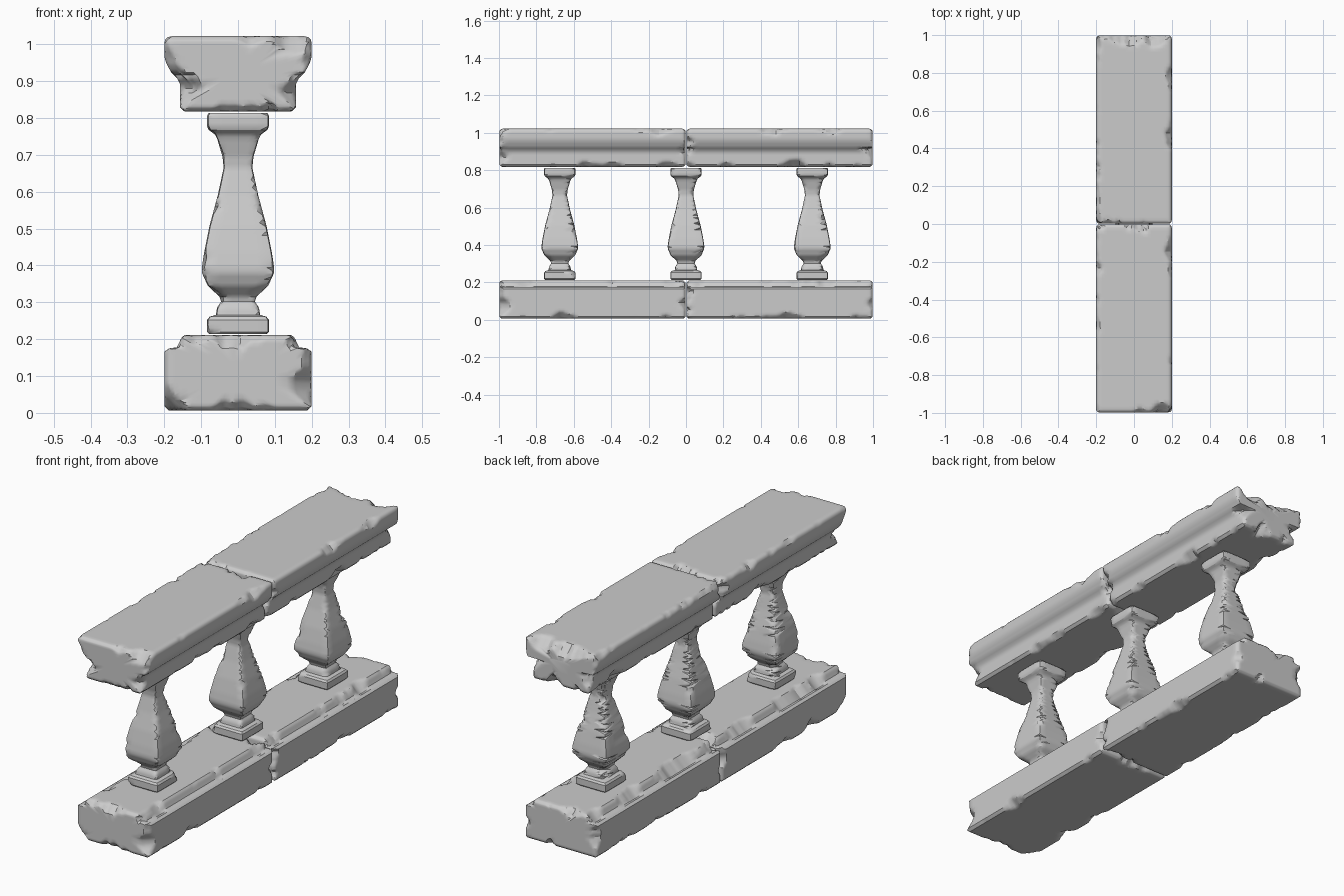
import bpy, bmesh, math
from mathutils import Vector, noise

if "Cube" in bpy.data.objects:
    bpy.data.objects.remove(bpy.data.objects["Cube"])


def add_object(name, rings):
    # Skin a list of closed rings and cap both ends
    bm = bmesh.new()
    loops = [[bm.verts.new(p) for p in ring] for ring in rings]
    n = len(loops[0])
    for a, b in zip(loops, loops[1:]):
        for i in range(n):
            bm.faces.new((a[i], a[(i + 1) % n], b[(i + 1) % n], b[i]))
    bm.faces.new(loops[0])
    bm.faces.new(loops[-1])
    bmesh.ops.recalc_face_normals(bm, faces=bm.faces)
    mesh = bpy.data.meshes.new(name)
    bm.to_mesh(mesh)
    bm.free()
    obj = bpy.data.objects.new(name, mesh)
    bpy.context.collection.objects.link(obj)
    bpy.ops.object.select_all(action='DESELECT')
    obj.select_set(True)
    bpy.context.view_layer.objects.active = obj
    bpy.ops.object.shade_smooth_by_angle(angle=math.radians(32))
    return obj


def densify(points, step, closed):
    # Add evenly spaced points along each straight run
    pts = [Vector(p) for p in points]
    out = []
    for a, b in zip(pts, pts[1:] + pts[:1] if closed else pts[1:]):
        k = max(1, math.ceil((b - a).length / step))
        out += [a.lerp(b, i / k) for i in range(k)]
    return out if closed else out + [pts[-1]]


def wear(p, half, seed, base, amp, freq):
    # Chip the edges of a box: flatten each edge to a bevel of noisy depth
    p = p.copy()
    for i, j in ((0, 2), (1, 2), (0, 1)):
        a, b = half[i] - abs(p[i]), half[j] - abs(p[j])
        q = p.copy()
        q[i], q[j] = math.copysign(half[i], p[i]), math.copysign(half[j], p[j])
        rough = noise.noise(q * freq + seed) + 0.4 * noise.noise(q * freq * 3 + seed)
        d = base + amp * max(0, rough) * (1.6 if 1 in (i, j) else 1)
        if a + b < d:
            push = (d - max(a + b, 0)) / 2
            p[i] -= math.copysign(push, p[i])
            p[j] -= math.copysign(push, p[j])
    return p


def slab(name, profile, y0, seed):
    # Moulded stone block, one unit long, with worn edges
    low, high = profile[0][1], profile[-1][1]
    mid, hz, hy = (low + high) / 2, (high - low) / 2, 0.498
    outline = densify(profile + [(-x, z) for x, z in reversed(profile)], 0.013, True)
    inner = [0.3, 0.5, 0.66, 0.78, 0.86, 0.92, 0.96]
    body = [-hy + 2 * hy * i / 56 for i in range(57)]
    body = body[:1] + [-hy + 0.008] + body[1:-1] + [hy - 0.008] + body[-1:]
    stations = [(s, -hy) for s in inner] + [(1, y) for y in body] + \
               [(s, hy) for s in reversed(inner)]
    offset = Vector((seed * 7.3, seed * 3.1, seed * 5.7))
    rings = []
    for s, y in stations:
        ring = []
        for x, z in outline:
            local = Vector((x * s, y, (z - mid) * s))
            hx = profile[0][0] if local.z < 0 else max(q[0] for q in profile)
            if profile is base_profile and local.z > hz * 0.66:
                hx = 0.158
            p = wear(local, (hx, hy, hz), offset, 0.012, 0.05, 9)
            ring.append(p + Vector((0, y0, mid)))
        rings.append(ring)
    return add_object(name, rings)


def baluster(name, y0, seed):
    # Square turned post with slightly chipped corners
    offset = Vector((seed * 4.7, seed * 9.1, seed))
    rings = []
    for r, z in densify(post_profile, 0.012, False):
        square = densify([(-r, -r), (r, -r), (r, r), (-r, r)], r / 4, True)
        ring = []
        for x, y in square:
            p = wear(Vector((x, y, z)), (r, r, 9), offset, 0.005, 0.018, 14)
            ring.append(p + Vector((0, y0, 0)))
        rings.append(ring)
    return add_object(name, rings)


# Half profiles (x, z), bottom to top
base_profile = [(0.2, 0.006), (0.2, 0.166), (0.187, 0.175), (0.166, 0.178),
                (0.159, 0.192), (0.153, 0.206), (0.145, 0.211)]
rail_profile = [(0.158, 0.818), (0.158, 0.893), (0.165, 0.908), (0.182, 0.925),
                (0.195, 0.95), (0.2, 0.967), (0.2, 1.015), (0.193, 1.022)]
post_profile = [(0.078, 0.214), (0.084, 0.22), (0.084, 0.252), (0.077, 0.261),
                (0.06, 0.266), (0.057, 0.285), (0.046, 0.302), (0.05, 0.315),
                (0.082, 0.345), (0.097, 0.378), (0.098, 0.395), (0.092, 0.435),
                (0.078, 0.505), (0.055, 0.59), (0.039, 0.665), (0.042, 0.695),
                (0.056, 0.742), (0.062, 0.755), (0.08, 0.768), (0.084, 0.778),
                (0.084, 0.806), (0.08, 0.813)]

# Base blocks and top rail blocks
for k, (side, y) in enumerate((("front", -0.5), ("back", 0.5))):
    slab(f"base_block_{side}", base_profile, y, 1 + k)
    slab(f"top_rail_{side}", rail_profile, y, 4 + k)

# Balusters
for k, y in enumerate((-0.675, 0, 0.675)):
    baluster(f"baluster_{k + 1}", y, k + 1)
